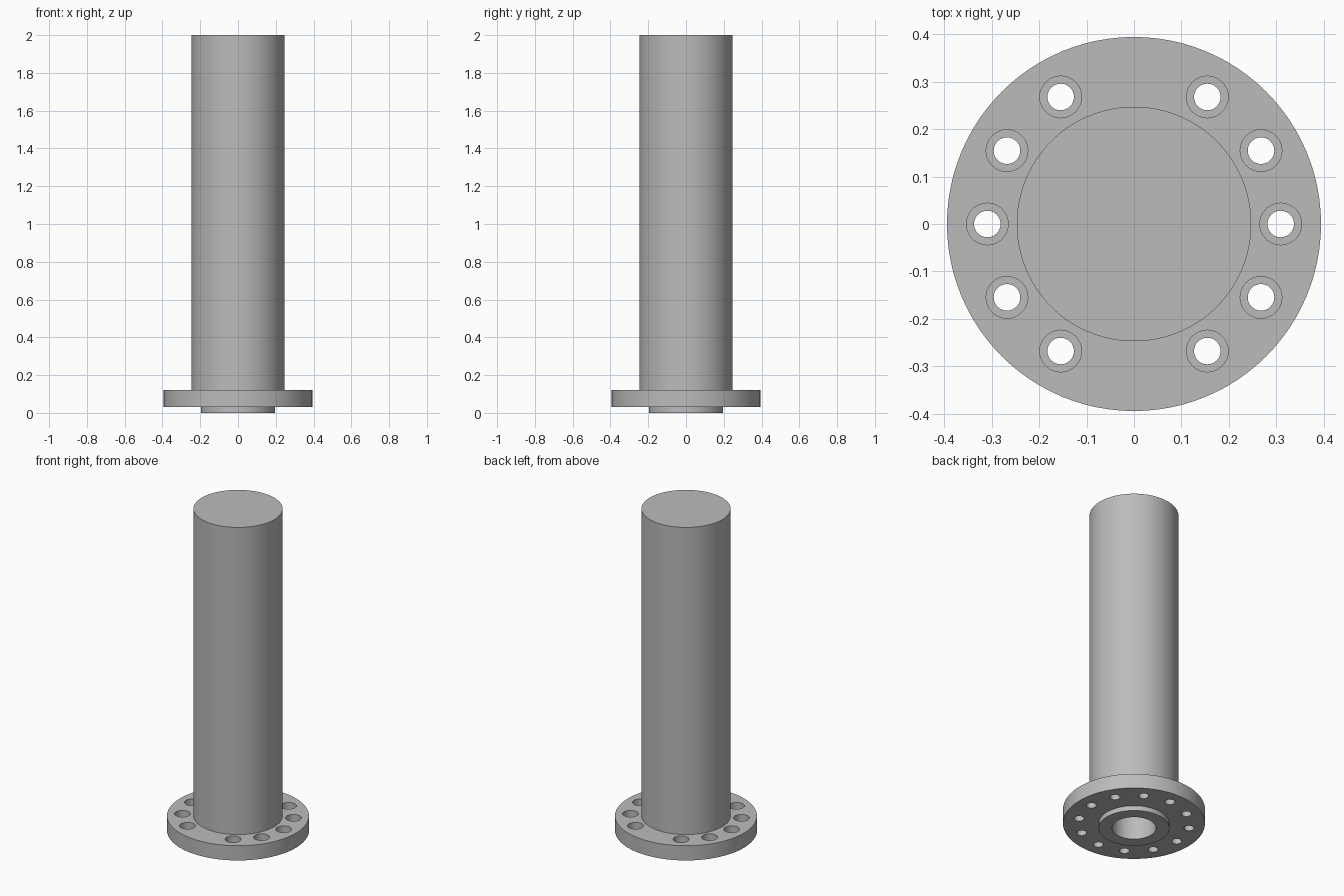
import bpy, bmesh, math
from mathutils import Matrix, Vector

old = bpy.data.objects.get("Cube")
if old:
    bpy.data.objects.remove(old, do_unlink=True)

steel = bpy.data.materials.new("grey_steel")
steel.use_nodes = True
GREY = (0.5, 0.5, 0.5, 1)
steel.diffuse_color = GREY
steel.node_tree.nodes["Principled BSDF"].inputs["Base Color"].default_value = GREY


def lathe(name, profile, steps=96):
    """Spin a closed (radius, z) outline around the z axis."""
    bm = bmesh.new()
    verts = [bm.verts.new((r, 0, z)) for r, z in profile]
    edges = [bm.edges.new(pair) for pair in zip(verts, verts[1:])]
    bmesh.ops.spin(bm, geom=verts + edges, axis=(0, 0, 1), cent=(0, 0, 0),
                   angle=math.tau, steps=steps, use_duplicate=False)
    bmesh.ops.remove_doubles(bm, verts=bm.verts, dist=1e-5)
    bmesh.ops.recalc_face_normals(bm, faces=bm.faces)
    mesh = bpy.data.meshes.new(name)
    bm.to_mesh(mesh)
    bm.free()
    mesh.materials.append(steel)
    obj = bpy.data.objects.new(name, mesh)
    bpy.context.collection.objects.link(obj)
    return obj


FLANGE_BOTTOM, FLANGE_TOP, SEAT = 0.03, 0.12, 0.07
HOLE_R, SINK_R, BOLT_CIRCLE = 0.028, 0.044, 0.309

# Shaft, flange and locating boss with a deep central bore
body = lathe("flanged_shaft", [
    (0, 2), (0.247, 2), (0.247, FLANGE_TOP), (0.394, FLANGE_TOP),
    (0.394, FLANGE_BOTTOM), (0.196, FLANGE_BOTTOM), (0.196, 0),
    (0.122, 0), (0.122, 1.9), (0, 1.9)])

# Bolt hole cutters: counterbored all round, blind from below at front and back
bm = bmesh.new()


def stepped_cutter(angle, rings):
    """Add a closed stack of rings (radius, z) standing on the bolt circle."""
    centre = Vector((BOLT_CIRCLE * math.cos(angle), BOLT_CIRCLE * math.sin(angle), 0))
    n = 32
    loops = [[bm.verts.new(centre + Matrix.Rotation(math.tau * i / n, 3, "Z")
                           @ Vector((r, 0, z))) for i in range(n)] for r, z in rings]
    for low, high in zip(loops, loops[1:]):
        for i in range(n):
            j = (i + 1) % n
            bm.faces.new((low[i], low[j], high[j], high[i]))
    bm.faces.new(loops[0][::-1])
    bm.faces.new(loops[-1])


for k in range(12):
    angle = math.tau * k / 12
    if k in (3, 9):
        stepped_cutter(angle, [(HOLE_R, 0.01), (HOLE_R, SEAT + 0.02)])
    else:
        stepped_cutter(angle, [(HOLE_R, 0.01), (HOLE_R, SEAT),
                               (SINK_R, SEAT), (SINK_R, FLANGE_TOP + 0.02)])
mesh = bpy.data.meshes.new("bolt_hole_cutter")
bm.to_mesh(mesh)
bm.free()
mesh.materials.append(steel)
cutter = bpy.data.objects.new("bolt_hole_cutter", mesh)
cutter.hide_render = True
bpy.context.collection.objects.link(cutter)

# Cut the holes, keep the result and drop the cutter
cut = body.modifiers.new("bolt_holes", "BOOLEAN")
cut.operation = "DIFFERENCE"
cut.solver = "EXACT"
cut.object = cutter
bpy.ops.object.select_all(action="DESELECT")
body.select_set(True)
bpy.context.view_layer.objects.active = body
bpy.ops.object.modifier_apply(modifier=cut.name)
bpy.data.objects.remove(cutter, do_unlink=True)

bpy.ops.object.shade_smooth_by_angle(angle=math.radians(30))
